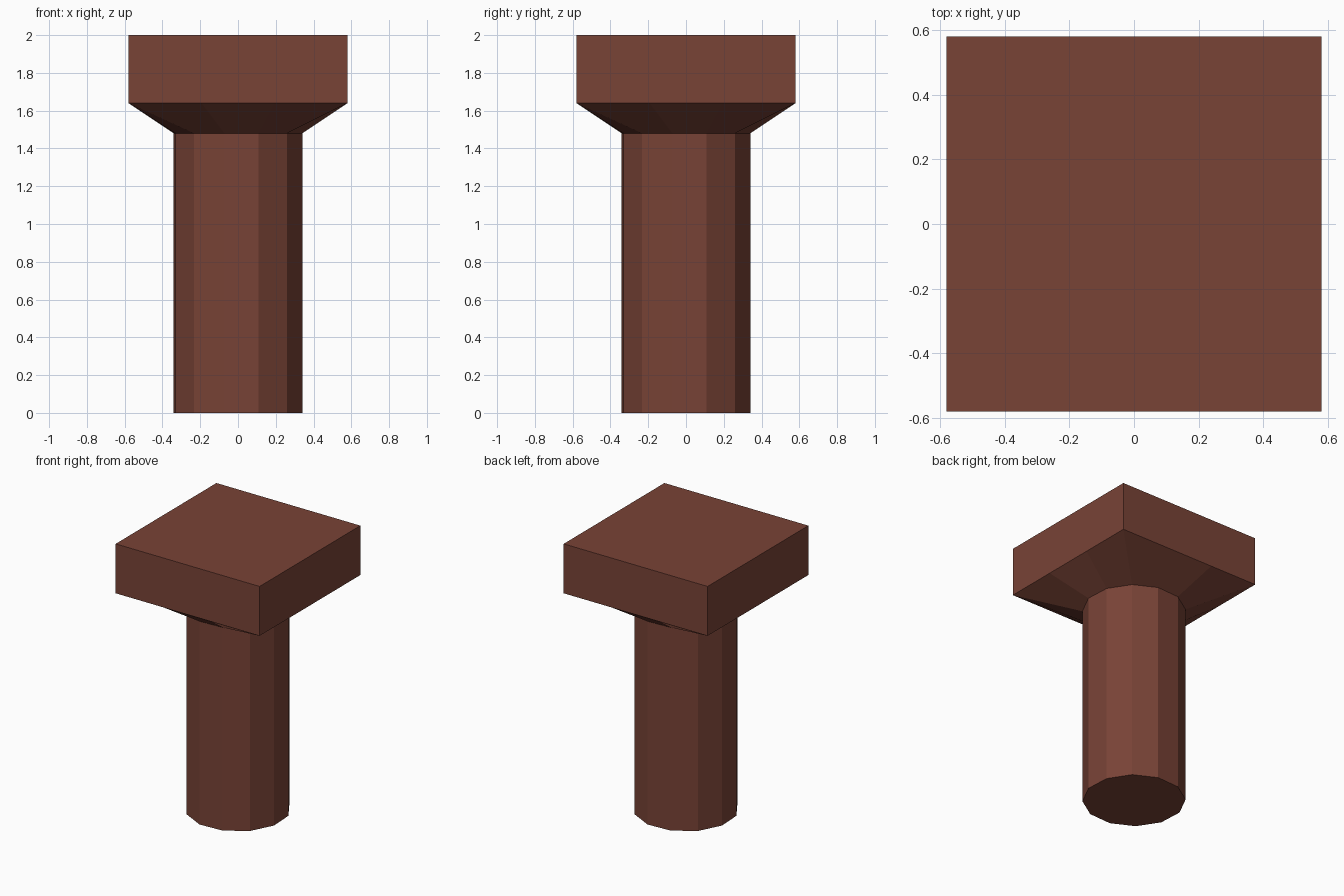
import bpy, bmesh, math

if "Cube" in bpy.data.objects:
    bpy.data.objects.remove(bpy.data.objects["Cube"])

SHAFT_R, HALF = 0.348, 0.58
SIDES = 12

brown = bpy.data.materials.new("reddish brown")
brown.diffuse_color = (0.19, 0.056, 0.037, 1.0)
brown.use_nodes = True
brown.node_tree.nodes["Principled BSDF"].inputs["Base Color"].default_value = brown.diffuse_color


def round_ring(z):
    """Twelve-sided shaft outline, turned slightly off the square's corners."""
    angles = [math.radians(48 + 360 * i / SIDES) for i in range(SIDES)]
    return [(SHAFT_R * math.cos(a), SHAFT_R * math.sin(a), z) for a in angles]


def square_ring(z):
    """Square outline with each side split in three, starting at the +x +y corner."""
    corners = [(HALF, HALF), (-HALF, HALF), (-HALF, -HALF), (HALF, -HALF)]
    pts = []
    for k in range(4):
        (ax, ay), (bx, by) = corners[k], corners[(k + 1) % 4]
        pts += [(ax + (bx - ax) * j / 3, ay + (by - ay) * j / 3, z) for j in range(3)]
    return pts


# One lofted body: round shaft, flared neck, square cap
bm = bmesh.new()
rings = [[bm.verts.new(p) for p in ring] for ring in
         (round_ring(0), round_ring(1.48), square_ring(1.64), square_ring(2.0))]
for low, high in zip(rings, rings[1:]):
    for i in range(SIDES):
        j = (i + 1) % SIDES
        bm.faces.new((low[i], low[j], high[j], high[i]))
bm.faces.new(rings[0][::-1])
bm.faces.new(rings[-1])
bmesh.ops.recalc_face_normals(bm, faces=bm.faces)

mesh = bpy.data.meshes.new("square_capped_post")
bm.to_mesh(mesh)
bm.free()
mesh.materials.append(brown)
post = bpy.data.objects.new("square_capped_post", mesh)
bpy.context.collection.objects.link(post)
